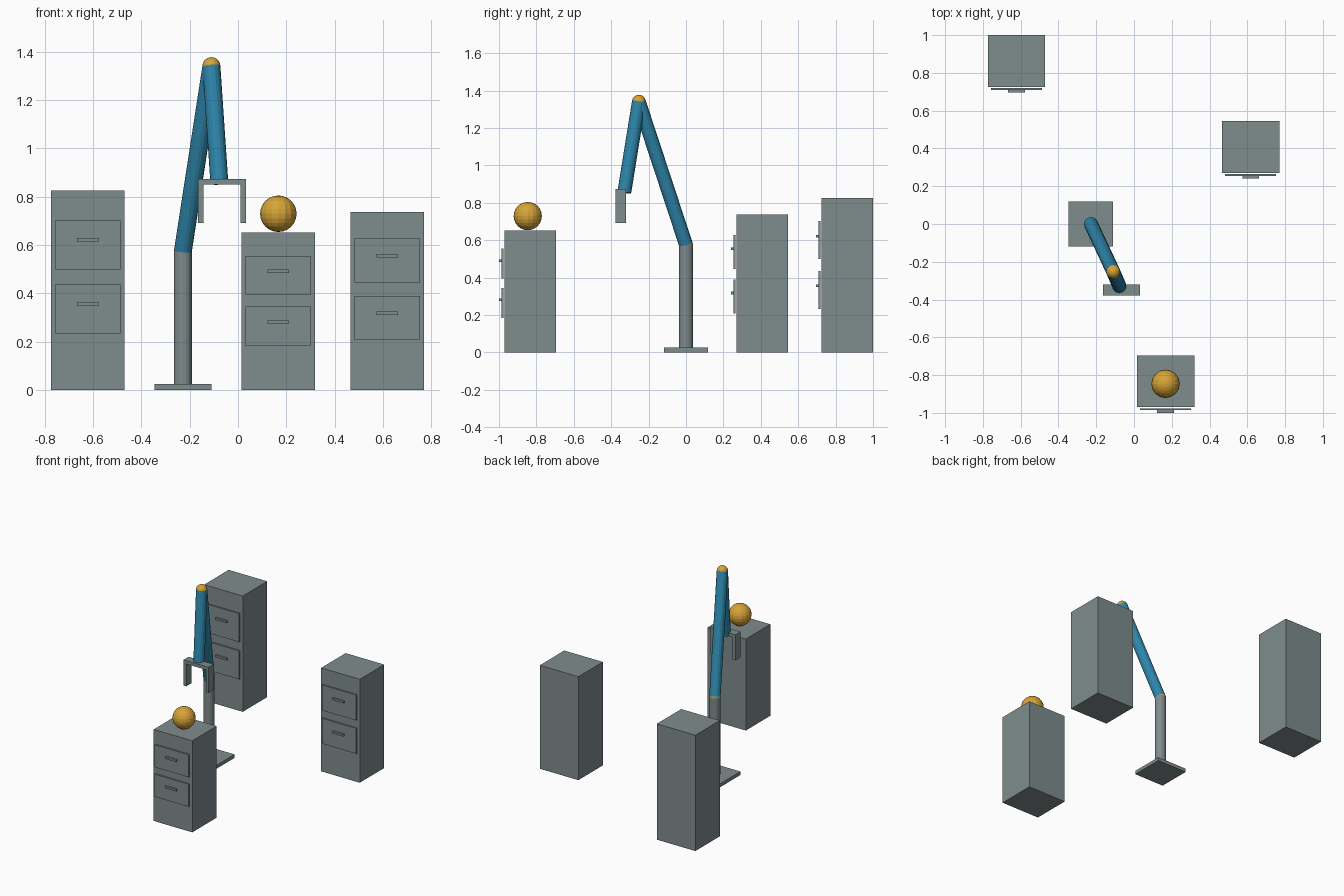
import bpy
from mathutils import Vector

if "Cube" in bpy.data.objects:
    bpy.data.objects.remove(bpy.data.objects["Cube"])


def material(name, rgb):
    # sRGB 0-255 to linear
    m = bpy.data.materials.new(name)
    m.diffuse_color = [((c / 255 + 0.055) / 1.055) ** 2.4 for c in rgb] + [1]
    m.use_nodes = True
    m.node_tree.nodes["Principled BSDF"].inputs["Base Color"].default_value = m.diffuse_color
    return m


GREY = material("steel grey", (127, 140, 141))
BLUE = material("arm blue", (46, 134, 171))
GOLD = material("gold", (214, 164, 55))


def finish(name, mat):
    ob = bpy.context.object
    ob.name = name
    ob.data.materials.append(mat)
    return ob


def box(name, mat, x, y, z):
    """Box from (min, max) ranges on each axis."""
    r = (x, y, z)
    bpy.ops.mesh.primitive_cube_add(size=1, location=[(a + b) / 2 for a, b in r])
    ob = finish(name, mat)
    ob.scale = [b - a for a, b in r]
    return ob


def rod(name, mat, a, b, radius):
    """Cylinder running between two points."""
    a, b = Vector(a), Vector(b)
    bpy.ops.mesh.primitive_cylinder_add(vertices=16, radius=radius,
                                        depth=(b - a).length, location=(a + b) / 2)
    ob = finish(name, mat)
    ob.rotation_euler = (b - a).to_track_quat('Z', 'Y').to_euler()
    return ob


def ball(name, mat, centre, radius):
    bpy.ops.mesh.primitive_uv_sphere_add(segments=16, ring_count=12,
                                         radius=radius, location=centre)
    return finish(name, mat)


def cabinet(name, cx, front, h):
    """Two-drawer cabinet; drawer heights follow the cabinet height."""
    box(name, GREY, (cx - 0.152, cx + 0.152), (front, front + 0.275), (0, h))
    for level, f in (("lower", 0.405), ("upper", 0.727)):
        z, dz = f * h, 0.123 * h
        box(f"{name}_{level}_drawer", GREY, (cx - 0.135, cx + 0.135),
            (front - 0.016, front - 0.006), (z - dz, z + dz))
        zh = z + 0.026 * h
        box(f"{name}_{level}_handle", GREY, (cx - 0.044, cx + 0.044),
            (front - 0.03, front - 0.016), (zh - 0.007, zh + 0.007))


# Cabinets
cabinet("tall_cabinet", -0.622, 0.725, 0.825)
cabinet("low_cabinet", 0.167, -0.97, 0.652)
cabinet("middle_cabinet", 0.618, 0.271, 0.737)

# Ball resting on the low cabinet
ball("resting_ball", GOLD, (0.167, -0.846, 0.729), 0.0755)

# Arm: base, column, two limbs and their joints
R = 0.037
shoulder = (-0.228, 0, 0.575)
elbow = (-0.11, -0.252, 1.34)
wrist = (-0.077, -0.33, 0.855)
box("base_plate", GREY, (-0.346, -0.11), (-0.118, 0.118), (0, 0.025))
rod("column", GREY, (shoulder[0], 0, 0.02), shoulder, R)
ball("shoulder_joint", GOLD, shoulder, R)
rod("upper_arm", BLUE, shoulder, elbow, R)
ball("elbow_joint", GOLD, elbow, R)
rod("forearm", BLUE, elbow, wrist, R)

# Gripper
gy = (-0.378, -0.32)
box("gripper_bar", GREY, (-0.165, 0.033), gy, (0.85, 0.873))
box("left_finger", GREY, (-0.165, -0.143), gy, (0.691, 0.85))
box("right_finger", GREY, (0.011, 0.033), gy, (0.691, 0.85))
